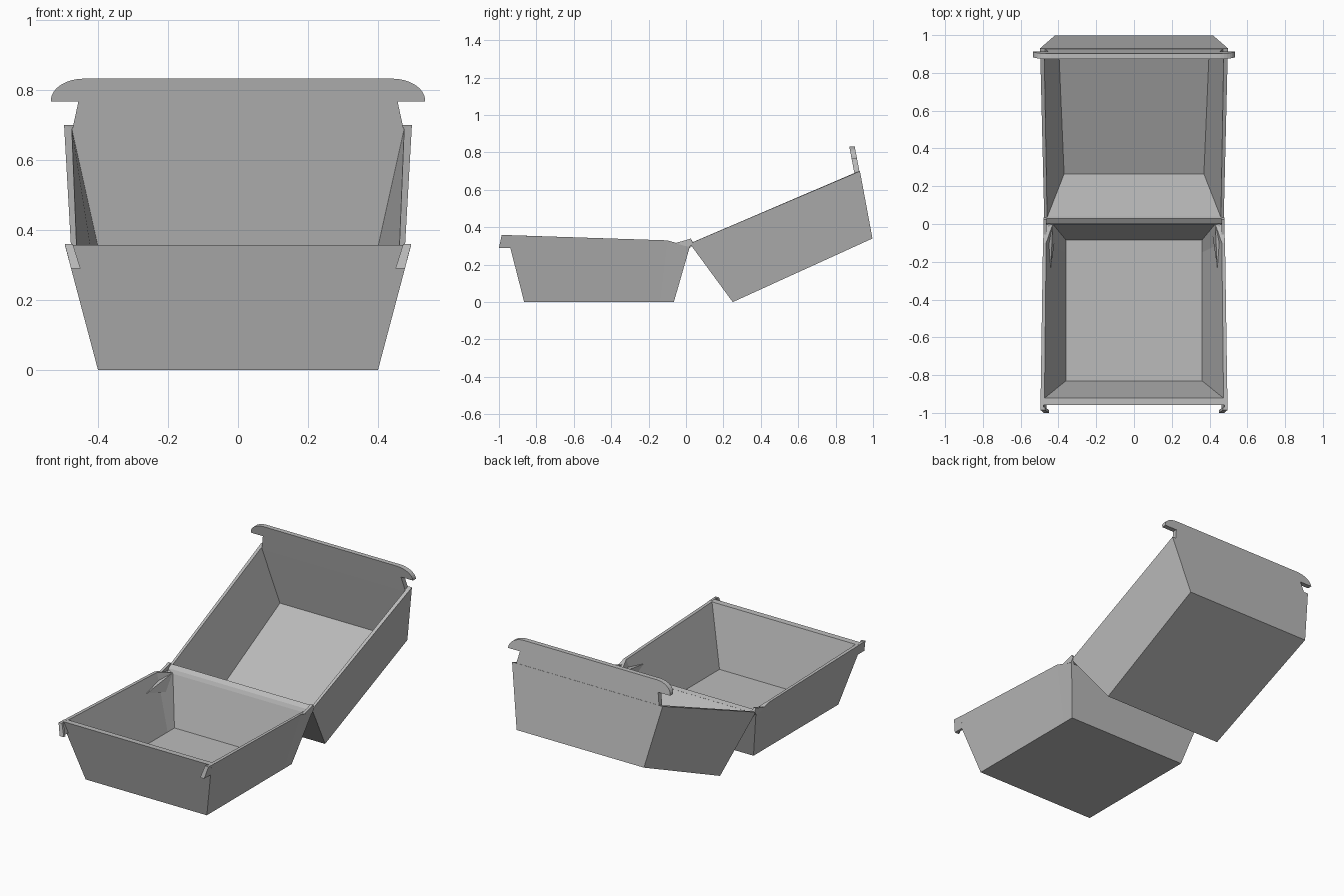
import bpy, bmesh
from math import cos, sin, pi

cube = bpy.data.objects.get("Cube")
if cube:
    bpy.data.objects.remove(cube, do_unlink=True)

GREY = (0.5, 0.5, 0.5, 1)
card = bpy.data.materials.new("grey card")
card.use_nodes = True
card.diffuse_color = GREY
bsdf = card.node_tree.nodes["Principled BSDF"]
bsdf.inputs["Base Color"].default_value = GREY
bsdf.inputs["Roughness"].default_value = 0.8


def loft(name, rings):
    """Join equal rings of points with quads and close both ends."""
    bm = bmesh.new()
    loops = [[bm.verts.new(p) for p in ring] for ring in rings]
    n = len(loops[0])
    for a, b in zip(loops, loops[1:]):
        for i in range(n):
            j = (i + 1) % n
            bm.faces.new((a[i], a[j], b[j], b[i]))
    bm.faces.new(loops[0])
    bm.faces.new(loops[-1])
    bmesh.ops.recalc_face_normals(bm, faces=bm.faces)
    mesh = bpy.data.meshes.new(name)
    bm.to_mesh(mesh)
    bm.free()
    mesh.materials.append(card)
    obj = bpy.data.objects.new(name, mesh)
    bpy.context.collection.objects.link(obj)
    return obj


def mirrored(half):
    """Complete a ring from the points of its +x side."""
    return half + [(-x, y, z) for x, y, z in reversed(half)]


def pair(name, rings):
    """Build a part on both sides."""
    for side, s in (("left", 1), ("right", -1)):
        loft(f"{side}_{name}", [[(s * x, y, z) for x, y, z in r] for r in rings])


# Tray: outer floor, outer rim, inner rim, inner floor
loft("tray", [mirrored(r) for r in (
    [(.40, -.865, 0), (.40, -.14, 0), (.40, -.065, 0)],
    [(.495, -.957, .358), (.482, -.10, .33), (.475, .02, .295)],
    [(.474, -.922, .357), (.465, -.10, .329), (.43, 0, .298)],
    [(.36, -.83, .02), (.36, -.15, .02), (.36, -.085, .02)])])

# Lid, tipped back, in the same order
loft("lid", [mirrored(r) for r in (
    [(.40, .25, 0), (.42, .997, .34)],
    [(.475, .02, .313), (.497, .93, .70)],
    [(.46, .035, .32), (.475, .90, .69)],
    [(.37, .265, .025), (.40, .967, .352)])])

# Curved locking tongue on the far edge of the lid
half = [(.475, .68), (.456, .768), (.535, .768)]
half += [(.44 + .095 * cos(t * pi / 16), .77 + .063 * sin(t * pi / 16))
         for t in range(1, 9)]
outline = mirrored([(x, 0, z) for x, z in half])
loft("lid_tongue", [[(x, y - .19 * (z - .69), z) for x, _, z in outline]
                    for y in (.90, .929)])

# Hooked catches at the front corners of the tray
pair("catch_side", [
    [(.462, -.93, .29), (.477, -.93, .29), (.477, -1, .29), (.462, -1, .29)],
    [(.480, -.93, .358), (.495, -.93, .358), (.495, -.985, .36), (.480, -.985, .36)]])
pair("catch_lip", [
    [(.45, -.985, .29), (.477, -.985, .29), (.477, -1, .29), (.45, -1, .29)],
    [(.472, -.97, .36), (.495, -.97, .36), (.495, -.985, .36), (.472, -.985, .36)]])

# Hinge strip between tray and lid
strip = [(-.005, .295), (.022, .29), (.04, .315), (.03, .332), (.005, .315)]
loft("hinge_strip", [[(x, y, z) for y, z in strip] for x in (-.462, .462)])

# Side webs and folded gussets beside the hinge
web = [(-.06, .315), (.02, .294), (.035, .32), (.025, .34), (-.005, .33)]
pair("hinge_web", [[(x, y, z) for y, z in web] for x in (.462, .478)])
pair("gusset", [
    [(.43, .01, .30), (.44, -.23, .26), (.41, -.02, .20)],
    [(.457, .01, .31), (.446, -.23, .262), (.42, -.02, .20)]])
